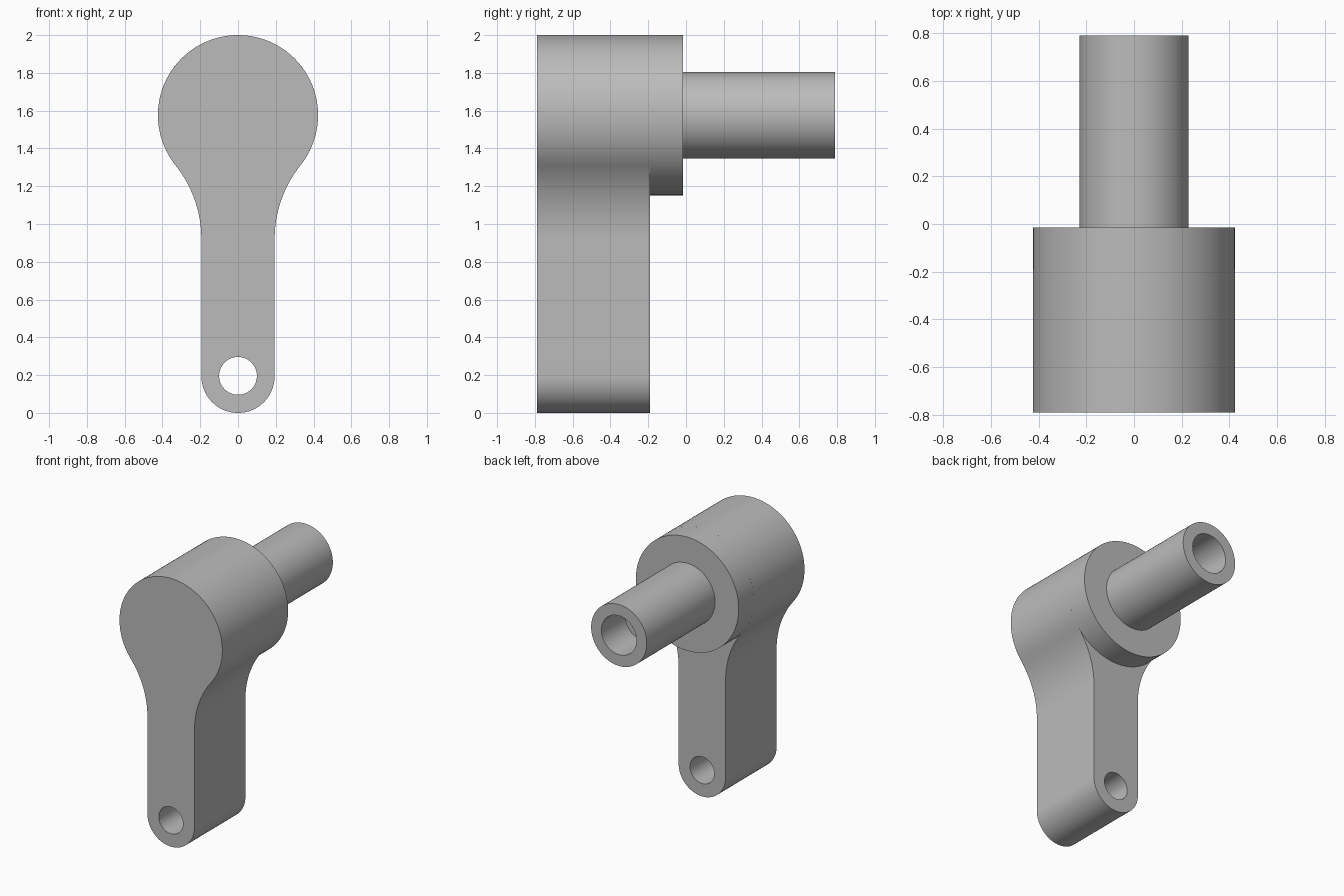
import bpy, bmesh, math
from mathutils import Matrix, Vector

if "Cube" in bpy.data.objects:
    bpy.data.objects.remove(bpy.data.objects["Cube"])

HEAD_R, HEAD_Z = 0.424, 1.576     # round head
ARM_R = 0.194                     # half width of the arm, radius of its lower end
FILLET_R, FILLET_Z = 0.626, 0.92  # concave flare between arm and head
FRONT, ARM_BACK, BOSS_BACK, SHAFT_END = -0.79, -0.19, -0.015, 0.79

grey = bpy.data.materials.new("plain grey")
grey.diffuse_color = (0.5, 0.5, 0.5, 1)
grey.use_nodes = True
grey.node_tree.nodes["Principled BSDF"].inputs["Base Color"].default_value = grey.diffuse_color


def finish(name, bm):
    bmesh.ops.recalc_face_normals(bm, faces=bm.faces)
    mesh = bpy.data.meshes.new(name)
    bm.to_mesh(mesh)
    bm.free()
    mesh.materials.append(grey)
    obj = bpy.data.objects.new(name, mesh)
    bpy.context.collection.objects.link(obj)
    bpy.ops.object.select_all(action='DESELECT')
    obj.select_set(True)
    bpy.context.view_layer.objects.active = obj
    bpy.ops.object.shade_smooth_by_angle(angle=math.radians(30))
    return obj


def arc(cx, cz, r, a0, a1, n):
    return [(cx + r * math.cos(a0 + (a1 - a0) * i / n),
             cz + r * math.sin(a0 + (a1 - a0) * i / n)) for i in range(n + 1)]


def add_loop(bm, points):
    vs = [bm.verts.new((x, FRONT, z)) for x, z in points]
    return [bm.edges.new((v, vs[(i + 1) % len(vs)])) for i, v in enumerate(vs)]


# Arm: right half of the outline from bottom to top, then mirrored
fx = ARM_R + FILLET_R
tangent = math.atan2(FILLET_Z - HEAD_Z, fx)
right = arc(0, ARM_R, ARM_R, -math.pi / 2, 0, 24)
right += arc(fx, FILLET_Z, FILLET_R, math.pi, math.pi + tangent, 20)
right += arc(0, HEAD_Z, HEAD_R, tangent, math.pi / 2, 48)[1:]
outline = right + [(-x, z) for x, z in reversed(right[1:-1])]
pin_hole = arc(0, ARM_R + 0.002, 0.1, 0, 2 * math.pi, 64)[:-1]

bm = bmesh.new()
edges = add_loop(bm, outline) + add_loop(bm, pin_hole)
bmesh.ops.triangle_fill(bm, edges=edges, use_beauty=True)
ext = bmesh.ops.extrude_face_region(bm, geom=bm.faces[:], use_keep_orig=True)
bmesh.ops.translate(bm, vec=(0, ARM_BACK - FRONT, 0),
                    verts=[g for g in ext["geom"] if isinstance(g, bmesh.types.BMVert)])
finish("arm", bm)

# Boss, shaft and blind bore: one turned profile of (radius, y)
profile = [(HEAD_R, ARM_BACK), (HEAD_R, BOSS_BACK), (0.229, BOSS_BACK),
           (0.229, SHAFT_END), (0.145, SHAFT_END), (0.145, SHAFT_END - 0.28),
           (0, SHAFT_END - 0.28)]
bm = bmesh.new()
vs = [bm.verts.new((r, y, HEAD_Z)) for r, y in profile]
es = [bm.edges.new(p) for p in zip(vs, vs[1:])]
bmesh.ops.spin(bm, geom=vs + es, cent=(0, 0, HEAD_Z), axis=(0, 1, 0),
               angle=2 * math.pi, steps=96, use_merge=True)
bmesh.ops.remove_doubles(bm, verts=bm.verts, dist=1e-5)
finish("boss_and_shaft", bm)
